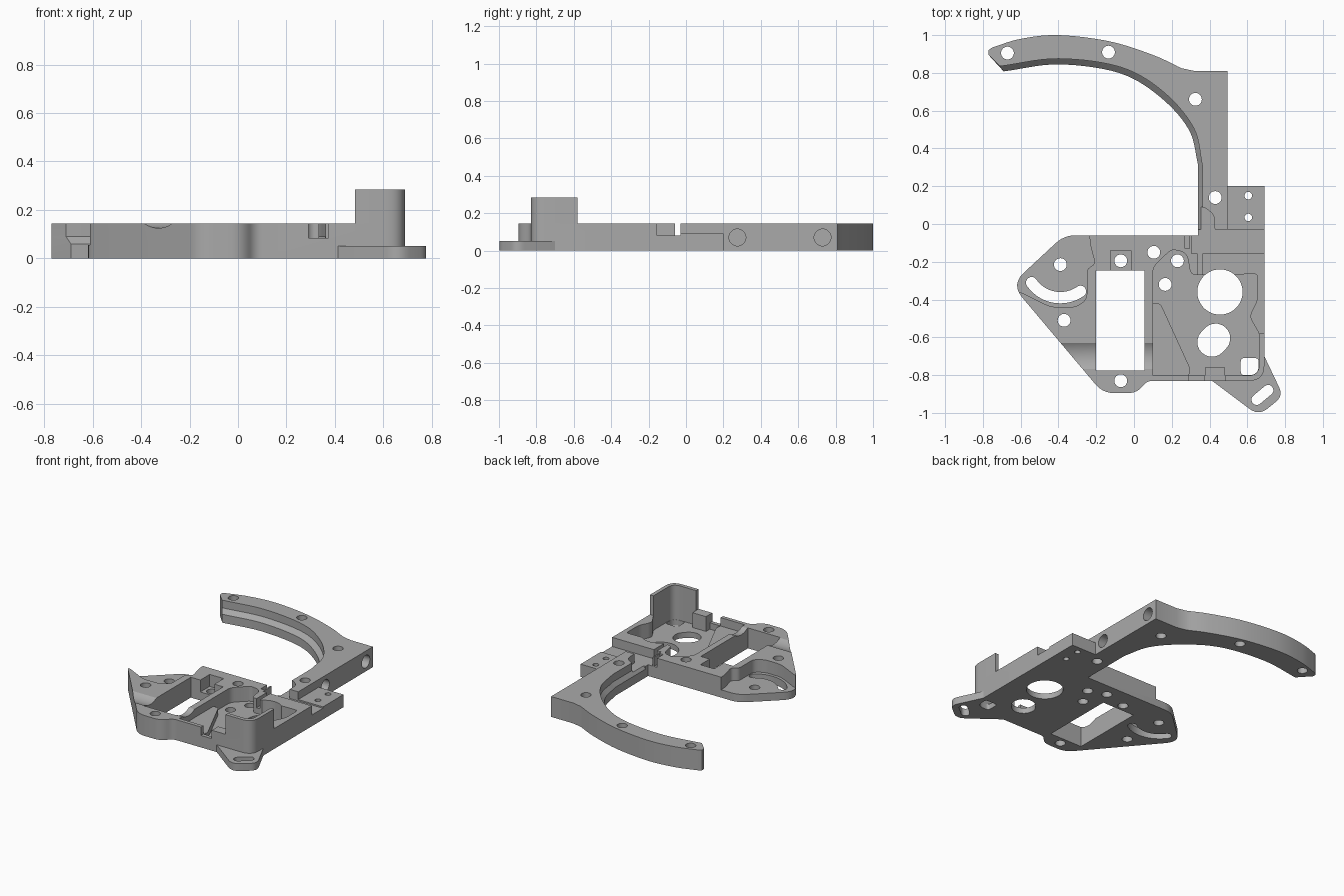
import bpy, bmesh, math
from mathutils import Vector

if "Cube" in bpy.data.objects:
    bpy.data.objects.remove(bpy.data.objects["Cube"])

TOP = 0.145   # deck height
OVER = 0.4    # top of open cutters

grey = bpy.data.materials.new("mid_grey")
grey.use_nodes = True
grey.diffuse_color = (0.4, 0.4, 0.4, 1)
grey.node_tree.nodes["Principled BSDF"].inputs["Base Color"].default_value = (0.4, 0.4, 0.4, 1)


def loft(name, layers):
    """Stack of (outline, z) layers joined into a closed solid."""
    bm = bmesh.new()
    rings = [[bm.verts.new((x, y, z)) for x, y in pts] for pts, z in layers]
    bm.faces.new(rings[0])
    bm.faces.new(rings[-1])
    n = len(rings[0])
    for low, high in zip(rings, rings[1:]):
        for i in range(n):
            j = (i + 1) % n
            bm.faces.new((low[i], low[j], high[j], high[i]))
    bmesh.ops.recalc_face_normals(bm, faces=bm.faces)
    mesh = bpy.data.meshes.new(name)
    bm.to_mesh(mesh)
    bm.free()
    mesh.materials.append(grey)
    obj = bpy.data.objects.new(name, mesh)
    bpy.context.collection.objects.link(obj)
    return obj


def prism(name, pts, z0, z1):
    return loft(name, [(pts, z0), (pts, z1)])


def rounded(corners, steps=6):
    """Polygon from (x, y, setback) corners, each softened by a curve."""
    out = []
    for i, (x, y, r) in enumerate(corners):
        p = Vector((x, y))
        if r == 0:
            out.append((x, y))
            continue
        a = p + (Vector(corners[i - 1][:2]) - p).normalized() * r
        b = p + (Vector(corners[(i + 1) % len(corners)][:2]) - p).normalized() * r
        for k in range(steps + 1):
            t = k / steps
            out.append(tuple(a * (1 - t) ** 2 + p * 2 * t * (1 - t) + b * t * t))
    return out


def spline(points, steps=7):
    """Smooth open curve through the points."""
    p = [Vector(q) for q in points]
    p = [2 * p[0] - p[1]] + p + [2 * p[-1] - p[-2]]
    out = []
    for a, b, c, d in zip(p, p[1:], p[2:], p[3:]):
        for k in range(steps):
            t = k / steps
            out.append(tuple(0.5 * (2 * b + (c - a) * t + (2 * a - 5 * b + 4 * c - d) * t * t
                                    + (3 * b - a - 3 * c + d) * t ** 3)))
    return out + [tuple(p[-2])]


def rect(x0, y0, x1, y1):
    return [(x0, y0), (x1, y0), (x1, y1), (x0, y1)]


def arc(x, y, r, start, end, steps):
    angles = [math.radians(start + (end - start) * k / steps) for k in range(steps + 1)]
    return [(x + r * math.cos(a), y + r * math.sin(a)) for a in angles]


def circle(x, y, r, steps=32):
    return arc(x, y, r, 0, 360, steps)[:-1]


def capsule(x0, y0, x1, y1, r):
    a = math.degrees(math.atan2(y1 - y0, x1 - x0))
    return arc(x1, y1, r, a - 90, a + 90, 10) + arc(x0, y0, r, a + 90, a + 270, 10)


def carve(obj, cutter):
    mod = obj.modifiers.new("cut", "BOOLEAN")
    mod.operation, mod.solver, mod.object = "DIFFERENCE", "EXACT", cutter
    bpy.context.view_layer.objects.active = obj
    bpy.context.view_layer.update()
    bpy.ops.object.modifier_apply(modifier=mod.name)
    bpy.data.objects.remove(cutter)


def cut(obj, pts, floor=-0.1):
    carve(obj, prism("cutter", pts, floor, OVER))


# Base plate
body = prism("base_plate", rounded([
    (-0.65, -0.32, 0.09), (-0.37, -0.06, 0.06), (0.34, -0.06, 0), (0.34, -0.03, 0),
    (0.69, -0.03, 0), (0.69, -0.83, 0.08), (0.07, -0.83, 0.03), (0.015, -0.895, 0.045),
    (-0.165, -0.895, 0.06)]), 0, TOP)

# Low ear on the left and cross channel at the back
cut(body, rounded([(-0.8, 0.05, 0), (-0.235, 0.05, 0), (-0.235, -0.1, 0.04), (-0.205, -0.21, 0.02),
                   (-0.25, -0.24, 0.02), (-0.25, -0.40, 0.03), (-0.31, -0.44, 0.03),
                   (-0.44, -0.44, 0.04), (-0.6, -0.36, 0.02), (-0.8, -0.36, 0)]), 0.055)
cut(body, rect(0.305, -0.155, 0.8, 0.1), 0.08)
cut(body, rect(0.27, -0.13, 0.295, 0), 0.08)
cut(body, rect(0.335, -0.3, 0.362, -0.1), 0.08)

# Shallow round groove across the front
groove = prism("cutter", circle(0, 0, 0.13, 48), -0.6, 0.1)
groove.rotation_euler = (math.pi / 2, 0, math.pi / 2)
groove.location = (0, -0.7, TOP + 0.11)
carve(body, groove)

# Deep pocket, its raised side shelf and the notch in the front wall
cut(body, rounded([
    (0.1, -0.42, 0), (0.1, -0.23, 0.03), (0.16, -0.17, 0.02), (0.2, -0.135, 0.02),
    (0.28, -0.15, 0.04), (0.3, -0.27, 0.03), (0.655, -0.265, 0.02), (0.655, -0.4, 0.03),
    (0.61, -0.49, 0.03), (0.663, -0.58, 0.02), (0.663, -0.803, 0.06), (0.482, -0.803, 0),
    (0.482, -0.76, 0), (0.375, -0.76, 0), (0.375, -0.803, 0), (0.29, -0.803, 0),
    (0.3, -0.77, 0.02), (0.14, -0.42, 0.02)]), 0.04)
cut(body, [(0.1, -0.415), (0.15, -0.415), (0.32, -0.77), (0.32, -0.803), (0.1, -0.803)], 0.085)
cut(body, rect(0.29, -0.9, 0.374, -0.78), 0.085)

# Long window with its recess
cut(body, rect(-0.2, -0.775, 0.055, -0.245))
cut(body, rect(-0.125, -0.26, -0.015, -0.14), 0.06)

# Openings through the plate
for x, y in [(-0.39, -0.215), (-0.37, -0.51), (-0.07, -0.83), (-0.07, -0.195),
             (0.105, -0.15), (0.23, -0.195), (0.165, -0.32)]:
    cut(body, circle(x, y, 0.034, 24))
cut(body, circle(0.455, -0.36, 0.12, 48))
cut(body, capsule(0.413, -0.625, 0.432, -0.605, 0.078))
cut(body, rounded([(0.565, -0.8, 0.02), (0.66, -0.8, 0.05), (0.66, -0.71, 0.02), (0.565, -0.71, 0.02)]))

# Arc slot with round ends in the low ear
cut(body, arc(-0.39, -0.205, 0.215, 215, 305, 18) + arc(-0.39, -0.205, 0.155, 305, 215, 18))
for x, y in arc(-0.39, -0.205, 0.185, 215, 305, 1):
    cut(body, circle(x, y, 0.0305, 20))

# Tall corner guard
guard = prism("corner_guard", rounded([
    (0.482, -0.83, 0), (0.69, -0.83, 0.08), (0.69, -0.58, 0), (0.663, -0.58, 0),
    (0.663, -0.803, 0.06), (0.482, -0.803, 0)]), TOP - 0.001, 0.285)

# Slotted mounting ear at the front corner
ear = prism("mounting_ear", rounded([
    (0.4, -0.82, 0), (0.66, -1.015, 0.06), (0.79, -0.91, 0.05), (0.69, -0.7, 0),
    (0.685, -0.79, 0.02), (0.64, -0.825, 0.02)]), 0, 0.052)
cut(ear, capsule(0.65, -0.93, 0.71, -0.88, 0.028))

# Curved arm: wide lower lip sloping into a narrower upper part
outer = [(0.495, -0.03), (0.495, 0.81), (0.32, 0.81)] + spline([
    (0.25, 0.825), (0.1, 0.895), (-0.13, 0.967), (-0.4, 1.0), (-0.6, 0.98), (-0.75, 0.935)])
lip = spline([(-0.69, 0.808), (-0.4, 0.845), (-0.08, 0.80), (0.135, 0.675), (0.29, 0.5), (0.34, 0.31)])
inner = spline([(-0.71, 0.835), (-0.4, 0.875), (-0.07, 0.83), (0.155, 0.7), (0.315, 0.51), (0.362, 0.31)])
tip = [(-0.77, 0.92), (-0.77, 0.895)]
wide = outer + tip + lip + [(0.34, -0.03)]
narrow = outer + tip + inner + [(0.362, -0.03)]
arm = loft("curved_arm", [(wide, 0), (wide, 0.06), (narrow, 0.09), (narrow, TOP)])
cut(arm, rounded([(0.3, 0.09, 0), (0.37, 0.09, 0.02), (0.425, 0.05, 0.03), (0.43, -0.1, 0), (0.3, -0.1, 0)]), 0.08)
for x, y in [(-0.67, 0.905), (-0.135, 0.91), (0.325, 0.66), (0.43, 0.14)]:
    cut(arm, circle(x, y, 0.034, 24))
for y in (0.275, 0.73):
    bore = prism("cutter", circle(0, 0, 0.045), -0.1, 0.1)
    bore.rotation_euler = (0, math.pi / 2, 0)
    bore.location = (0.5, y, 0.07)
    carve(arm, bore)

# Low side tab with two screw holes
tab = prism("side_tab", rect(0.49, -0.03, 0.69, 0.2), 0, 0.09)
for y in (0.035, 0.15):
    cut(tab, circle(0.605, y, 0.02, 16))

for obj in (body, guard, ear, arm, tab):
    bpy.ops.object.select_all(action="DESELECT")
    obj.select_set(True)
    bpy.context.view_layer.objects.active = obj
    bpy.ops.object.shade_smooth_by_angle(angle=math.radians(30))
